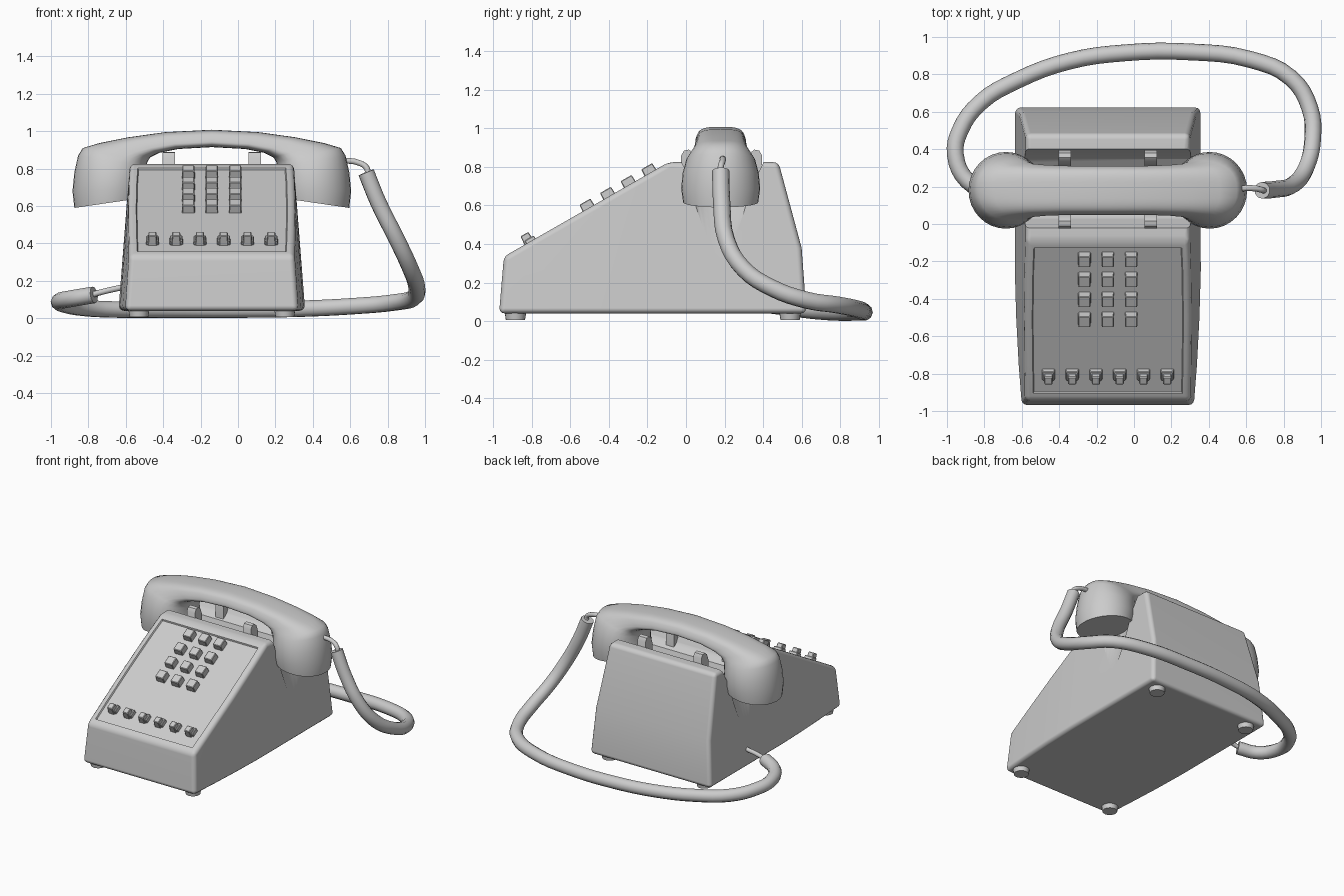
import bpy, bmesh, math
from mathutils import Matrix, Vector

cube = bpy.data.objects.get("Cube")
if cube:
    bpy.data.objects.remove(cube, do_unlink=True)

CX = -0.14                       # centre line of the phone
grey = bpy.data.materials.new("light_grey")
grey.use_nodes = True
grey.diffuse_color = (0.6, 0.6, 0.6, 1)
grey.node_tree.nodes["Principled BSDF"].inputs["Base Color"].default_value = (0.6, 0.6, 0.6, 1)


def activate(ob):
    bpy.ops.object.select_all(action='DESELECT')
    ob.select_set(True)
    bpy.context.view_layer.objects.active = ob


def finish(bm, name, smooth=None):
    bmesh.ops.recalc_face_normals(bm, faces=bm.faces)
    me = bpy.data.meshes.new(name)
    bm.to_mesh(me)
    bm.free()
    me.materials.append(grey)
    ob = bpy.data.objects.new(name, me)
    bpy.context.collection.objects.link(ob)
    if smooth:
        activate(ob)
        bpy.ops.object.shade_smooth_by_angle(angle=math.radians(smooth))
    return ob


def prism(profile, x0, x1):
    """Extrude a (y, z) profile along x."""
    bm = bmesh.new()
    face = bm.faces.new([bm.verts.new((x0, y, z)) for y, z in profile])
    ext = bmesh.ops.extrude_face_region(bm, geom=[face])["geom"]
    bmesh.ops.translate(bm, vec=(x1 - x0, 0, 0),
                        verts=[v for v in ext if isinstance(v, bmesh.types.BMVert)])
    bmesh.ops.recalc_face_normals(bm, faces=bm.faces)
    return bm


def bevel_sharp(bm, width, angle, segments=3):
    edges = [e for e in bm.edges if e.calc_face_angle(0) > angle]
    bmesh.ops.bevel(bm, geom=edges, offset=width, segments=segments, profile=0.5, affect='EDGES')


# Housing: tapered wedge with rounded edges
SLOPE_FRONT, SLOPE_BACK = Vector((0, -0.945, 0.335)), Vector((0, -0.09, 0.825))
bm = prism([(-0.97, 0.04), SLOPE_FRONT.yz, SLOPE_BACK.yz,
            (0.48, 0.825), (0.60, 0.38), (0.625, 0.04)], -1, 1)
for y in (-0.75, -0.5, -0.25):
    bmesh.ops.bisect_plane(bm, geom=bm.verts[:] + bm.edges[:] + bm.faces[:],
                           plane_co=(0, y, 0), plane_no=(0, 1, 0))
for v in bm.verts:
    pinch = max(0, (-0.25 - v.co.y) / 0.72) ** 1.5
    v.co.x = CX + v.co.x * (0.5 - 0.075 * v.co.z - 0.035 * pinch)
bevel_sharp(bm, 0.028, 0.3)

# Recessed face plate on the slope
along = (SLOPE_BACK - SLOPE_FRONT).normalized()
normal = Vector((0, -along.z, along.y))
bm.normal_update()
plate = [f for f in bm.faces if f.normal.dot(normal) > 0.9995]
bmesh.ops.inset_region(bm, faces=plate, thickness=0.016, use_even_offset=True)
bmesh.ops.inset_region(bm, faces=plate, thickness=0.005, depth=-0.01, use_even_offset=True)
housing = finish(bm, "housing")

# Cradle channel and side scoops cut from the housing
channel = finish(prism([(-0.03, 0.9), (-0.02, 0.82), (0.03, 0.72), (0.08, 0.68),
                        (0.30, 0.68), (0.35, 0.72), (0.40, 0.82), (0.42, 0.9)],
                       CX - 0.7, CX + 0.7), "channel_cutter")
cutters = [channel]
for side in (-1, 1):
    bm = bmesh.new()
    bmesh.ops.create_cone(bm, cap_ends=True, segments=48, radius1=0.09, radius2=0.27, depth=0.65,
                          matrix=Matrix.Translation((CX + side * 0.58, 0.18, 0.595)))
    cutters.append(finish(bm, "scoop_cutter"))
activate(housing)
for c in cutters:
    mod = housing.modifiers.new("cut", 'BOOLEAN')
    mod.operation, mod.solver, mod.object = 'DIFFERENCE', 'EXACT', c
    bpy.ops.object.modifier_apply(modifier=mod.name)
    bpy.data.objects.remove(c, do_unlink=True)
activate(housing)
bpy.ops.object.shade_smooth_by_angle(angle=math.radians(35))
housing.modifiers.new("normals", 'WEIGHTED_NORMAL').keep_sharp = True

# Cradle prongs, rounded on top
for x in (CX - 0.23, CX + 0.23):
    for y0, outward in ((0.06, -1), (0.31, 1)):
        shape = [(0, 0.6), (0, 0.82), (0.02, 0.87), (0.045, 0.89),
                 (0.07, 0.885), (0.085, 0.86), (0.085, 0.6)]
        bm = prism([(y0 + outward * a, z) for a, z in shape], x - 0.033, x + 0.033)
        finish(bm, "cradle_prong", 40)

# Feet
for x in (CX - 0.39, CX + 0.39):
    for y in (-0.885, 0.54):
        bm = bmesh.new()
        bmesh.ops.create_cone(bm, cap_ends=True, segments=20, radius1=0.05, radius2=0.057,
                              depth=0.045, matrix=Matrix.Translation((x, y, 0.0295)))
        finish(bm, "foot", 40)


# Keys standing on the slope
def key(name, x, y, width, length, height, taper):
    t = (y - SLOPE_FRONT.y) / along.y
    base = SLOPE_FRONT + along * t - normal * 0.012
    frame = Matrix((Vector((1, 0, 0)), along, normal)).transposed().to_4x4()
    bm = bmesh.new()
    bmesh.ops.create_cube(bm, size=1)
    for v in bm.verts:
        k = taper if v.co.z > 0 else 1
        v.co = Vector((v.co.x * width * k, v.co.y * length * k, (v.co.z + 0.5) * height))
    bevel_sharp(bm, 0.004, 0.3, 1)
    bm.transform(Matrix.Translation(base + Vector((x, 0, 0))) @ frame)
    finish(bm, name)


for row in range(4):
    for col in (-1, 0, 1):
        key("dial_key", CX + col * 0.125, -0.185 - row * 0.107, 0.068, 0.07, 0.05, 0.94)
for i in range(6):
    x = CX + (i - 2.5) * 0.127
    key("line_key_base", x, -0.805, 0.072, 0.06, 0.03, 0.9)
    key("line_key", x, -0.815, 0.05, 0.055, 0.06, 0.85)

# Handset: rings from one cup, over the grip, to the other cup
# each ring: outer x, outer z, inner x, inner z, half width, squareness, taper
half = [(0.735, 0.59, 0.36, 0.645, 0.195, 2, 0),
        (0.745, 0.68, 0.345, 0.70, 0.205, 2, 0),
        (0.735, 0.78, 0.345, 0.76, 0.197, 2, 0),
        (0.715, 0.87, 0.347, 0.81, 0.178, 2.2, 0.05),
        (0.69, 0.91, 0.345, 0.835, 0.158, 2.5, 0.1),
        (0.60, 0.937, 0.33, 0.86, 0.14, 3, 0.12),
        (0.45, 0.967, 0.28, 0.885, 0.13, 3.5, 0.14),
        (0.25, 0.995, 0.18, 0.905, 0.125, 3.5, 0.15),
        (0, 1.008, 0, 0.915, 0.125, 3.5, 0.15)]
rings = [(-1, r) for r in half] + [(1, r) for r in half[-2::-1]]
N = 32
bm = bmesh.new()
loops = []
for side, (ox, oz, ix, iz, w, power, taper) in rings:
    loop = []
    for k in range(N):
        a = math.tau * k / N
        s, c = (math.copysign(abs(f) ** (2 / power), f) for f in (math.sin(a), math.cos(a)))
        h = (s + 1) / 2
        loop.append(bm.verts.new((CX + side * (ix + (ox - ix) * h),
                                  0.18 + c * w * (1 - taper * s),
                                  iz + (oz - iz) * h)))
    loops.append(loop)
for a, b in zip(loops, loops[1:]):
    for k in range(N):
        j = (k + 1) % N
        bm.faces.new((a[k], a[j], b[j], b[k]))
bm.faces.new(loops[0])
bm.faces.new(loops[-1])
finish(bm, "handset", 50)


# Cord and its thin wire ends
def tube(name, points, radius, steps=4):
    cu = bpy.data.curves.new(name, 'CURVE')
    cu.dimensions = '3D'
    cu.bevel_depth, cu.bevel_resolution = radius, 3
    cu.resolution_u, cu.use_fill_caps = steps, True
    sp = cu.splines.new('BEZIER')
    sp.bezier_points.add(len(points) - 1)
    for p, co in zip(sp.bezier_points, points):
        p.co = co
        p.handle_left_type = p.handle_right_type = 'AUTO'
    cu.materials.append(grey)
    ob = bpy.data.objects.new(name, cu)
    bpy.context.collection.objects.link(ob)
    activate(ob)
    bpy.ops.object.convert(target='MESH')
    bpy.ops.object.shade_smooth_by_angle(angle=math.radians(50))


tube("cord", [(0.685, 0.18, 0.78), (0.75, 0.185, 0.62), (0.85, 0.21, 0.42), (0.92, 0.30, 0.27),
              (0.955, 0.45, 0.17), (0.94, 0.62, 0.11), (0.84, 0.78, 0.085), (0.62, 0.88, 0.065),
              (0.3, 0.92, 0.05), (-0.05, 0.915, 0.046), (-0.35, 0.87, 0.046), (-0.62, 0.77, 0.046),
              (-0.82, 0.65, 0.055), (-0.93, 0.5, 0.075), (-0.955, 0.37, 0.09),
              (-0.89, 0.23, 0.105), (-0.77, 0.17, 0.125)], 0.045)
tube("handset_wire", [(0.55, 0.19, 0.845), (0.65, 0.19, 0.83), (0.69, 0.18, 0.80), (0.69, 0.18, 0.75)], 0.016)
tube("housing_wire", [(-0.80, 0.18, 0.12), (-0.73, 0.17, 0.14), (-0.60, 0.18, 0.17)], 0.016)
